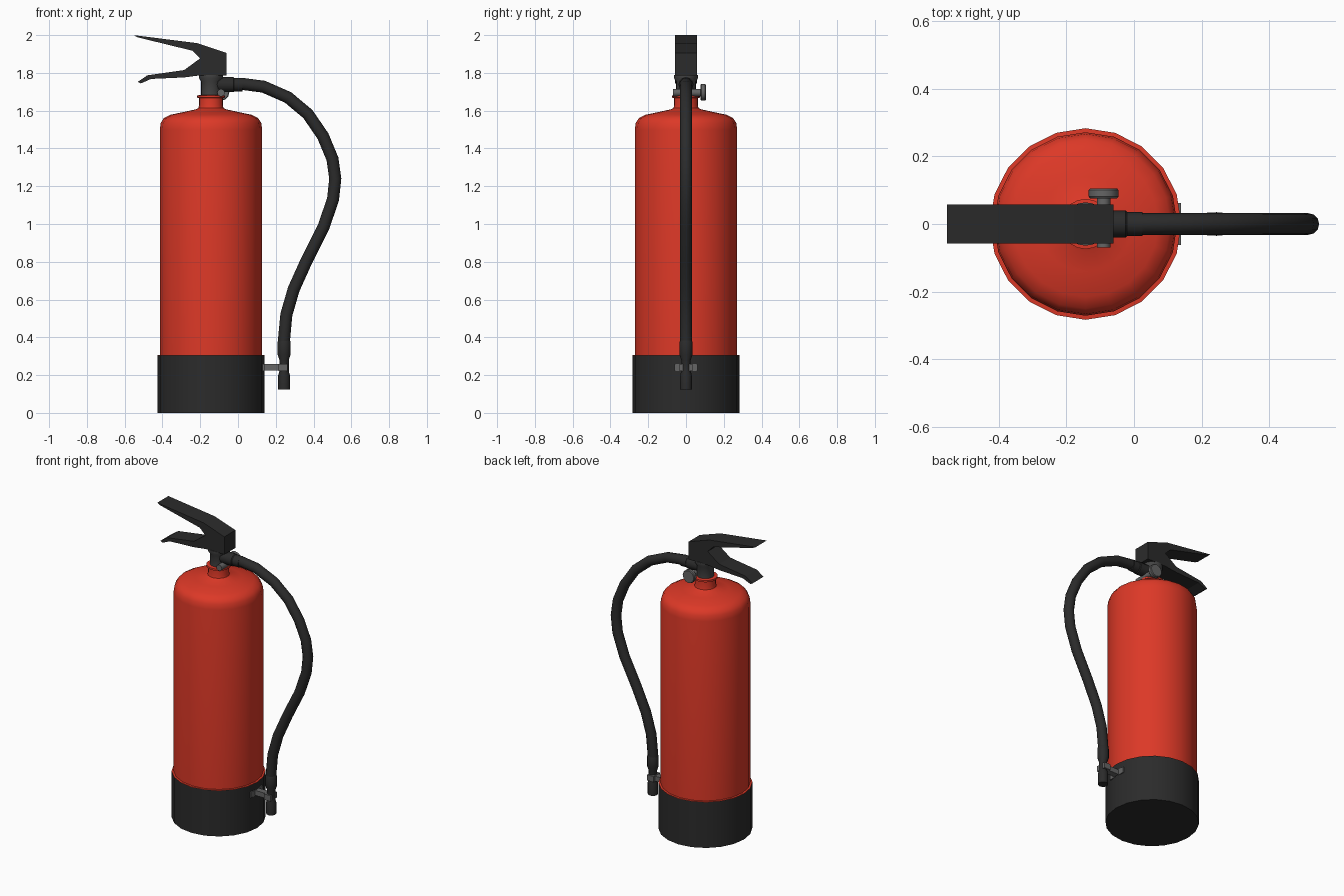
import bpy, bmesh, math
from mathutils import Matrix, Vector

if "Cube" in bpy.data.objects:
    bpy.data.objects.remove(bpy.data.objects["Cube"])


def make_mat(name, rgb):
    m = bpy.data.materials.new(name)
    m.diffuse_color = (*rgb, 1)
    m.use_nodes = True
    m.node_tree.nodes["Principled BSDF"].inputs["Base Color"].default_value = m.diffuse_color
    return m


RED = make_mat("red_paint", (0.72, 0.04, 0.02))
BLACK = make_mat("black_rubber", (0.024, 0.024, 0.024))
DARK = make_mat("dark_metal", (0.06, 0.06, 0.06))
GREY = make_mat("grey_metal", (0.13, 0.13, 0.13))
CX = -0.143  # tank axis


def finish(name, bm, mat, angle=35):
    bmesh.ops.recalc_face_normals(bm, faces=bm.faces)
    me = bpy.data.meshes.new(name)
    bm.to_mesh(me)
    bm.free()
    me.materials.append(mat)
    ob = bpy.data.objects.new(name, me)
    bpy.context.collection.objects.link(ob)
    bpy.ops.object.select_all(action='DESELECT')
    ob.select_set(True)
    bpy.context.view_layer.objects.active = ob
    bpy.ops.object.shade_smooth_by_angle(angle=math.radians(angle))
    return ob


def lathe(name, profile, mat, origin, axis=(0, 0, 1), sides=20):
    """Rings of (radius, distance along axis), capped at both ends."""
    bm = bmesh.new()
    rot = Vector((0, 0, 1)).rotation_difference(Vector(axis)).to_matrix().to_4x4()
    mtx = Matrix.Translation(origin) @ rot
    rings = []
    for r, h in profile:
        rings.append([bm.verts.new(mtx @ Vector((r * math.cos(a), r * math.sin(a), h)))
                      for a in (2 * math.pi * i / sides for i in range(sides))])
    for lo, hi in zip(rings, rings[1:]):
        for i in range(sides):
            j = (i + 1) % sides
            bm.faces.new((lo[i], lo[j], hi[j], hi[i]))
    bm.faces.new(rings[0][::-1])
    bm.faces.new(rings[-1])
    return finish(name, bm, mat)


def extrude_y(name, outline, half, mat):
    """Side outline of (x, z) given thickness along y."""
    bm = bmesh.new()
    face = bm.faces.new([bm.verts.new((x, -half, z)) for x, z in outline])
    ext = bmesh.ops.extrude_face_region(bm, geom=[face])
    bmesh.ops.translate(bm, vec=(0, 2 * half, 0),
                        verts=[v for v in ext["geom"] if isinstance(v, bmesh.types.BMVert)])
    return finish(name, bm, mat, 20)


def box(name, x0, x1, half, z0, z1, mat):
    return extrude_y(name, [(x0, z0), (x1, z0), (x1, z1), (x0, z1)], half, mat)


# Tank and foot
lathe("foot", [(0.283, 0), (0.283, 0.304)], BLACK, (CX, 0, 0))
lathe("tank", [(0.283, 0.303), (0.283, 0.306), (0.271, 0.307), (0.271, 1.50),
               (0.266, 1.535), (0.25, 1.56), (0.215, 1.578), (0.14, 1.594),
               (0.08, 1.607), (0.066, 1.615), (0.063, 1.63), (0.063, 1.667),
               (0.074, 1.669), (0.074, 1.681), (0.05, 1.683)], RED, (CX, 0, 0))

# Valve
lathe("valve_neck", [(0.052, 1.67), (0.052, 1.755), (0.064, 1.772), (0.064, 1.79)],
      DARK, (CX, 0, 0))
lathe("valve_pin", [(0.02, -0.07), (0.02, 0.08)], GREY, (-0.09, 0, 1.695), (0, 1, 0), 12)
lathe("valve_knob", [(0.04, 0.076), (0.044, 0.081), (0.044, 0.1), (0.04, 0.105)],
      GREY, (-0.09, 0, 1.697), (0, 1, 0), 12)

# Grip with upper and lower lever
extrude_y("grip_levers", [
    (-0.553, 2.0), (-0.214, 1.957), (-0.06, 1.905), (-0.06, 1.787), (-0.2, 1.787),
    (-0.285, 1.776), (-0.46, 1.768), (-0.515, 1.744), (-0.53, 1.753), (-0.48, 1.787),
    (-0.285, 1.815), (-0.2, 1.877), (-0.24, 1.917), (-0.53, 1.988)], 0.058, BLACK)

# Hose, its connector and nozzle
lathe("hose_connector", [(0.04, 0), (0.04, 0.085), (0.036, 0.09), (0.036, 0.135)],
      BLACK, (-0.11, 0, 1.738), (1, 0, 0), 12)
path = [(-0.05, 1.738), (0.02, 1.742), (0.135, 1.727), (0.265, 1.67), (0.37, 1.582),
        (0.45, 1.465), (0.5, 1.345), (0.515, 1.24), (0.503, 1.13), (0.453, 0.985),
        (0.365, 0.81), (0.295, 0.655), (0.256, 0.52), (0.241, 0.36), (0.241, 0.32)]
cu = bpy.data.curves.new("hose", 'CURVE')
cu.dimensions = '3D'
cu.bevel_depth = 0.032
cu.bevel_resolution = 4
cu.use_fill_caps = True
sp = cu.splines.new('POLY')
sp.points.add(len(path) - 1)
for p, (x, z) in zip(sp.points, path):
    p.co = (x, 0, z, 1)
hose = bpy.data.objects.new("hose", cu)
bpy.context.collection.objects.link(hose)
cu.materials.append(BLACK)
bpy.ops.object.select_all(action='DESELECT')
hose.select_set(True)
bpy.context.view_layer.objects.active = hose
bpy.ops.object.convert(target='MESH')
bpy.ops.object.shade_smooth_by_angle(angle=math.radians(35))
lathe("nozzle", [(0.031, 0.125), (0.031, 0.2), (0.025, 0.22), (0.025, 0.28),
                 (0.035, 0.31), (0.035, 0.375), (0.03, 0.385)],
      BLACK, (0.244, 0, 0), sides=12)

# Clip holding the nozzle
box("clip_plate", 0.11, 0.139, 0.062, 0.222, 0.26, GREY)
box("clip_arm", 0.13, 0.225, 0.02, 0.225, 0.258, GREY)
box("clip_jaw", 0.215, 0.262, 0.034, 0.222, 0.26, GREY)
